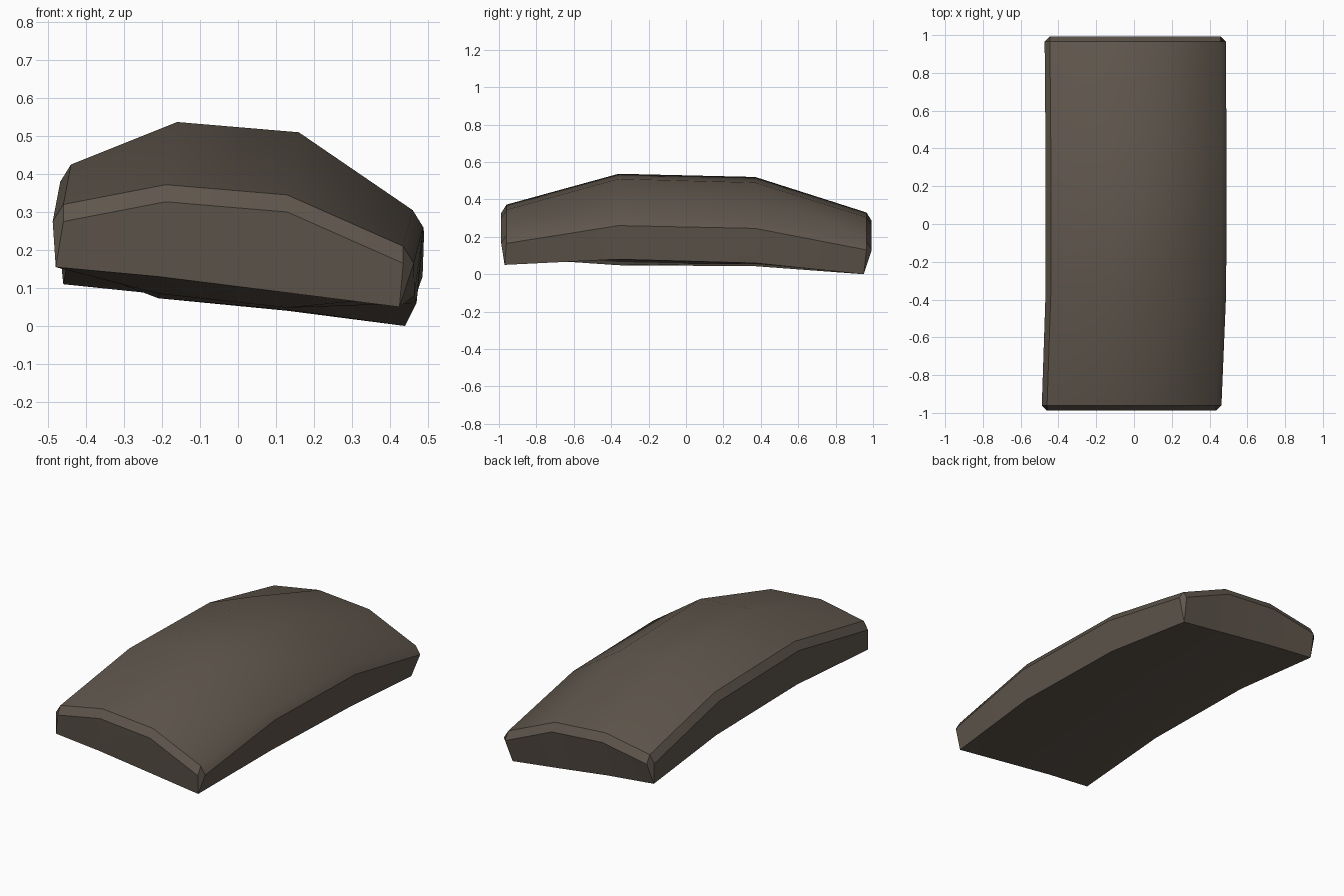
import bpy, bmesh, math

if "Cube" in bpy.data.objects:
    bpy.data.objects.remove(bpy.data.objects["Cube"])

stone = bpy.data.materials.new("dark brown stone")
stone.diffuse_color = (0.115, 0.093, 0.073, 1)
stone.use_nodes = True
stone.node_tree.nodes["Principled BSDF"].inputs["Base Color"].default_value = stone.diffuse_color

# control rows from front to back: y, x positions, z heights
TOP = [
    (-0.96, (-0.46, -0.19, 0.13, 0.435), (0.32, 0.372, 0.345, 0.21)),
    (-0.36, (-0.44, -0.16, 0.16, 0.46), (0.425, 0.537, 0.51, 0.305)),
    (0.37, (-0.44, -0.16, 0.16, 0.462), (0.41, 0.52, 0.49, 0.29)),
    (0.965, (-0.445, -0.16, 0.16, 0.458), (0.28, 0.33, 0.305, 0.175)),
]
BOTTOM = [
    (-0.97, (-0.48, -0.21, 0.11, 0.425), (0.155, 0.13, 0.09, 0.05)),
    (-0.36, (-0.455, -0.21, 0.13, 0.465), (0.18, 0.085, 0.048, 0.08)),
    (0.37, (-0.45, -0.21, 0.13, 0.47), (0.165, 0.073, 0.043, 0.06)),
    (0.95, (-0.46, -0.17, 0.13, 0.44), (0.11, 0.08, 0.04, 0.0)),
]

bm = bmesh.new()


def grid(rows):
    vs = [[bm.verts.new((x, y, z)) for x, z in zip(xs, zs)] for y, xs, zs in rows]
    for r in range(3):
        for c in range(3):
            bm.faces.new((vs[r][c], vs[r][c + 1], vs[r + 1][c + 1], vs[r + 1][c]))
    return vs


top, bottom = grid(TOP), grid(BOTTOM)

# walk round the rim, adding a pushed-out shoulder ring with chamfered corners
rim = ([(0, c) for c in range(3)] + [(r, 3) for r in range(3)]
       + [(3, c) for c in range(3, 0, -1)] + [(r, 0) for r in range(3, 0, -1)])
OUT, DROP = 0.028, 0.045
shoulder = []
for r, c in rim:
    x, y, z = top[r][c].co
    dx = {0: -OUT, 3: OUT}.get(c, 0)
    dy = {0: -OUT, 3: OUT}.get(r, 0)
    if dx and dy:
        on_side = bm.verts.new((x + dx, y, z - DROP))
        on_end = bm.verts.new((x, y + dy, z - DROP))
        pair = (on_side, on_end) if dx * dy > 0 else (on_end, on_side)
    else:
        v = bm.verts.new((x + dx, y + dy, z - DROP))
        pair = (v, v)
    shoulder.append(pair)

for k, (r, c) in enumerate(rim):
    n = (k + 1) % len(rim)
    r2, c2 = rim[n]
    a, b = shoulder[k][1], shoulder[n][0]
    bm.faces.new((top[r][c], top[r2][c2], b, a))
    bm.faces.new((a, b, bottom[r2][c2], bottom[r][c]))
    if shoulder[k][0] != shoulder[k][1]:
        bm.faces.new((top[r][c], shoulder[k][1], bottom[r][c], shoulder[k][0]))

bmesh.ops.recalc_face_normals(bm, faces=bm.faces)

# curved stone slab
mesh = bpy.data.meshes.new("curved_stone")
bm.to_mesh(mesh)
bm.free()
mesh.materials.append(stone)
obj = bpy.data.objects.new("curved_stone", mesh)
bpy.context.collection.objects.link(obj)
bpy.context.view_layer.objects.active = obj
obj.select_set(True)
bpy.ops.object.shade_smooth_by_angle(angle=math.radians(32))
